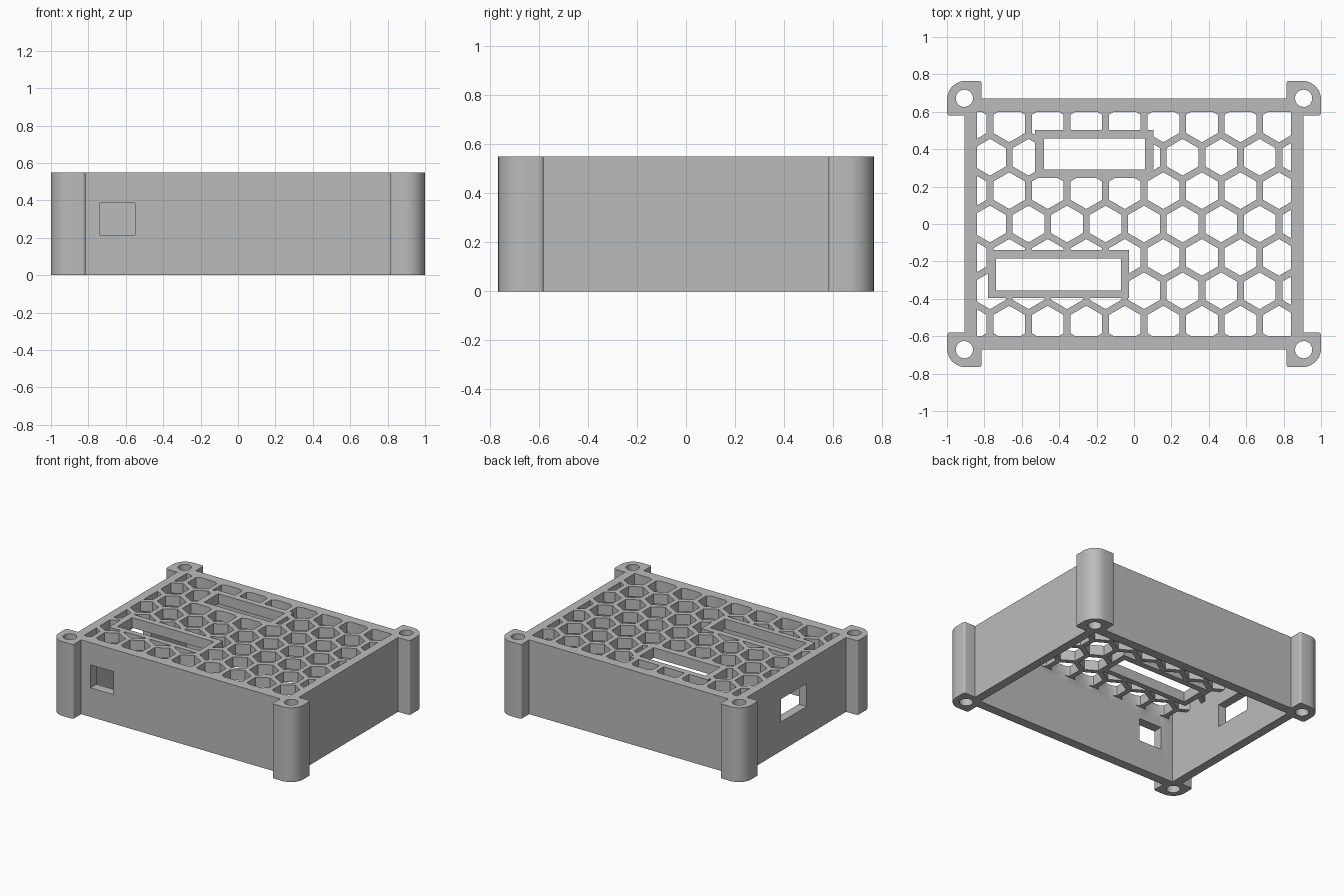
import bpy, bmesh, math
from mathutils import Vector

cube = bpy.data.objects.get("Cube")
if cube:
    bpy.data.objects.remove(cube, do_unlink=True)

HEIGHT, LID = 0.55, 0.075
INNER_X, INNER_Y = 0.84, 0.60
PITCH, STRUT = 0.206, 0.036

grey = bpy.data.materials.new("light grey plastic")
grey.use_nodes = True
grey.diffuse_color = (0.5, 0.5, 0.5, 1)
grey.node_tree.nodes["Principled BSDF"].inputs["Base Color"].default_value = (0.5, 0.5, 0.5, 1)


def prisms(name, outlines, z0, z1):
    """One object holding an upright prism for each outline."""
    bm = bmesh.new()
    for outline in outlines:
        face = bm.faces.new([bm.verts.new((x, y, z0)) for x, y in outline])
        ext = bmesh.ops.extrude_face_region(bm, geom=[face])
        top = [v for v in ext["geom"] if isinstance(v, bmesh.types.BMVert)]
        bmesh.ops.translate(bm, verts=top, vec=Vector((0, 0, z1 - z0)))
    bmesh.ops.recalc_face_normals(bm, faces=bm.faces)
    mesh = bpy.data.meshes.new(name)
    bm.to_mesh(mesh)
    bm.free()
    mesh.materials.append(grey)
    obj = bpy.data.objects.new(name, mesh)
    bpy.context.collection.objects.link(obj)
    return obj


def rect(x0, x1, y0, y1):
    return [(x0, y0), (x1, y0), (x1, y1), (x0, y1)]


def arc(cx, cy, r, a0, a1, n):
    angles = [math.radians(a0 + (a1 - a0) * i / n) for i in range(n + 1)]
    return [(cx + r * math.cos(a), cy + r * math.sin(a)) for a in angles]


def circle(cx, cy, r, n, start=0):
    return arc(cx, cy, r, start, start + 360, n)[:-1]


def combine(target, tool, operation):
    """Apply a boolean and discard the tool."""
    tool.hide_render = True
    mod = target.modifiers.new(operation, "BOOLEAN")
    mod.operation, mod.solver, mod.object = operation, "EXACT", tool
    bpy.ops.object.select_all(action="DESELECT")
    bpy.context.view_layer.objects.active = target
    target.select_set(True)
    bpy.ops.object.modifier_apply(modifier=mod.name)
    bpy.data.objects.remove(tool, do_unlink=True)


# Case shell with four corner posts
case = prisms("vented_case", [rect(-0.905, 0.905, -0.67, 0.67)], 0, HEIGHT)
post = ([(0.815, 0.58)] + arc(0.985, 0.595, 0.015, -90, 0, 4)
        + arc(0.90, 0.665, 0.10, 0, 90, 16) + arc(0.83, 0.75, 0.015, 90, 180, 4))
corners = [(sx, sy) for sx in (1, -1) for sy in (1, -1)]
posts = [[(x * sx, y * sy) for x, y in post] for sx, sy in corners]
combine(case, prisms("corner_posts", posts, 0, HEIGHT), "UNION")

# Open underside
interior = rect(-INNER_X, INNER_X, -INNER_Y, INNER_Y)
combine(case, prisms("cavity", [interior], -0.1, HEIGHT - LID), "DIFFERENCE")

# Screw holes through the posts
holes = [circle(0.907 * sx, 0.672 * sy, 0.046, 32) for sx, sy in corners]
combine(case, prisms("screw_holes", holes, -0.1, HEIGHT + 0.1), "DIFFERENCE")

# Honeycomb vents, kept within the lid and clear of the slot surrounds
cells = []
for row in range(-3, 4):
    offset = -0.049 if row % 2 else 0.054
    for col in range(-5, 6):
        cells.append(circle(offset + col * PITCH, row * PITCH * math.sqrt(0.75),
                            (PITCH - STRUT) / math.sqrt(3), 6, 30))
low, high = HEIGHT - LID - 0.05, HEIGHT + 0.05
vents = prisms("vents", cells, low, high)
combine(vents, prisms("lid_area", [interior], low - 0.1, high + 0.1), "INTERSECT")
surrounds = [rect(-0.53, 0.105, 0.245, 0.503), rect(-0.78, -0.027, -0.396, -0.139)]
combine(vents, prisms("surrounds", surrounds, low - 0.1, high + 0.1), "DIFFERENCE")
combine(case, vents, "DIFFERENCE")

# Two long connector slots in the lid
slots = [rect(-0.482, 0.06, 0.292, 0.458), rect(-0.738, -0.07, -0.356, -0.184)]
combine(case, prisms("lid_slots", slots, low, high), "DIFFERENCE")

# Cable windows in the front and right walls
windows = [rect(-0.74, -0.55, -0.75, -0.55), rect(-1.0, -0.8, -0.12, 0.18)]
combine(case, prisms("cable_windows", windows, 0.215, 0.385), "DIFFERENCE")

bpy.ops.object.select_all(action="DESELECT")
case.select_set(True)
bpy.context.view_layer.objects.active = case
bpy.ops.object.shade_smooth_by_angle(angle=math.radians(30))
